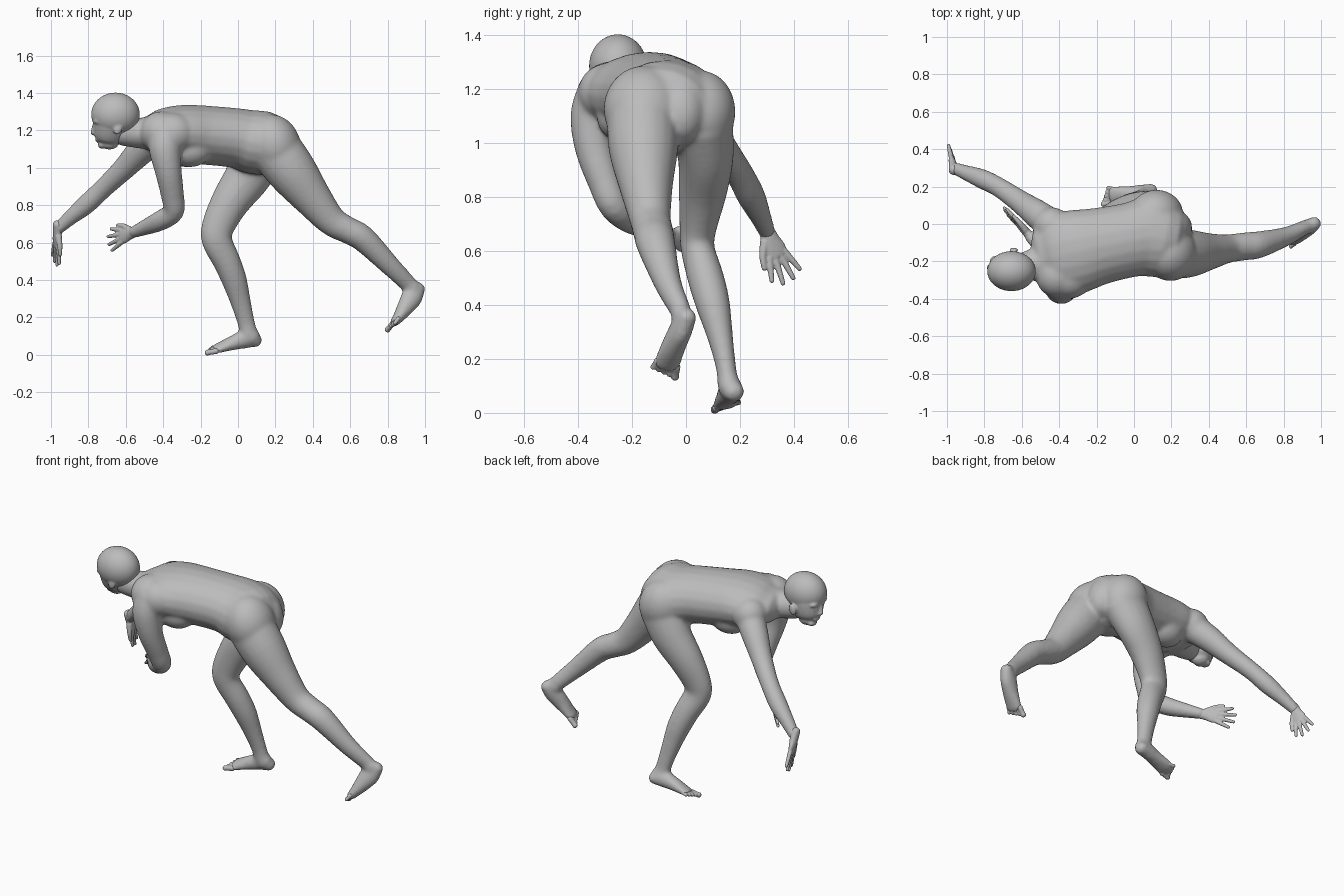
import bpy, bmesh, math
from mathutils import Vector, Matrix

cube = bpy.data.objects.get("Cube")
if cube:
    bpy.data.objects.remove(cube, do_unlink=True)

clay = bpy.data.materials.new("clay grey")
clay.use_nodes = True
clay.diffuse_color = (0.5, 0.5, 0.5, 1)
clay.node_tree.nodes["Principled BSDF"].inputs["Base Color"].default_value = (0.5, 0.5, 0.5, 1)

SIDES = 20


def spline(keys, steps=4):
    """Catmull-Rom interpolation of position and radii together."""
    keys = [Vector(k if len(k) == 5 else (*k, k[3])) for k in keys]
    ext = [2 * keys[0] - keys[1]] + keys + [2 * keys[-1] - keys[-2]]
    out = []
    for a, b, c, d in zip(ext, ext[1:], ext[2:], ext[3:]):
        for s in range(steps):
            t = s / steps
            out.append(b + (c - a) * (t / 2) + (2 * a - 5 * b + 4 * c - d) * (t * t / 2)
                       + (3 * b - a - 3 * c + d) * (t ** 3 / 2))
    return out + [keys[-1]]


def tube(bm, keys, ref=(0, 1, 0)):
    """Round-ended limb; each key is x, y, z, radius along ref, other radius."""
    pts = spline(keys)
    rings = []
    for i, p in enumerate(pts):
        t = (pts[min(i + 1, len(pts) - 1)] - pts[max(i - 1, 0)])[:3]
        rings.append((Vector(p[:3]), Vector(t).normalized(), p[3], p[4]))

    def dome(ring, sign):
        c, t, a, b = ring
        h = min(a, b) * 0.8 * sign
        return [(c + t * h * math.sin(q), t, a * math.cos(q), b * math.cos(q))
                for q in (0.5, 1.0, 1.4)]

    rings = dome(rings[0], -1)[::-1] + rings + dome(rings[-1], 1)
    loops = []
    for c, t, a, b in rings:
        u = Vector(ref)
        u = (u - t * u.dot(t)).normalized()
        v = t.cross(u)
        loops.append([bm.verts.new(c + u * a * math.cos(q) + v * b * math.sin(q))
                      for q in (math.tau * k / SIDES for k in range(SIDES))])
    for lo, hi in zip(loops, loops[1:]):
        for k in range(SIDES):
            n = (k + 1) % SIDES
            bm.faces.new((lo[k], lo[n], hi[n], hi[k]))
    bm.faces.new(loops[0][::-1])
    bm.faces.new(loops[-1])


def ball(bm, centre, radii, tilt=0):
    m = Matrix.Translation(centre) @ Matrix.Rotation(tilt, 4, 'Y') @ Matrix.Diagonal((*radii, 1))
    bmesh.ops.create_icosphere(bm, subdivisions=4, radius=1, matrix=m)


def skin(name, bm, voxel, smooth):
    """Fuse the overlapping volumes into one continuous surface."""
    bmesh.ops.recalc_face_normals(bm, faces=bm.faces)
    mesh = bpy.data.meshes.new(name)
    bm.to_mesh(mesh)
    bm.free()
    mesh.materials.append(clay)
    ob = bpy.data.objects.new(name, mesh)
    bpy.context.collection.objects.link(ob)
    fuse = ob.modifiers.new("fuse", 'REMESH')
    fuse.mode = 'VOXEL'
    fuse.voxel_size = voxel
    fuse.use_smooth_shade = True
    soft = ob.modifiers.new("soften", 'SMOOTH')
    soft.factor = 0.5
    soft.iterations = smooth
    bpy.ops.object.select_all(action='DESELECT')
    ob.select_set(True)
    bpy.context.view_layer.objects.active = ob
    for mod in ("fuse", "soften"):
        bpy.ops.object.modifier_apply(modifier=mod)
    bpy.ops.object.shade_smooth()


# Torso, neck and limbs
body = bmesh.new()
tube(body, [(-.46, -.185, 1.185, .195, .1), (-.4, -.17, 1.19, .22, .13),
            (-.3, -.145, 1.185, .224, .152), (-.18, -.117, 1.175, .206, .158),
            (-.02, -.085, 1.16, .2, .16), (.07, -.07, 1.14, .213, .17),
            (.15, -.085, 1.13, .205, .172)])
ball(body, (.195, -.155, 1.125), (.138, .15, .165), -.4)    # buttocks
ball(body, (.12, .055, 1.115), (.14, .128, .155), -.4)
ball(body, (.2, -.02, 1.13), (.105, .1, .14), -.4)
for x, y in ((-.26, -.235), (-.27, -.05)):                  # breasts
    ball(body, (x, y, 1.095), (.12, .095, .092))
ball(body, (-.41, -.275, 1.19), (.115, .12, .112))          # shoulders
ball(body, (-.35, -.29, 1.185), (.125, .11, .11))
ball(body, (-.44, -.01, 1.175), (.1, .1, .1))
tube(body, [(-.4, -.19, 1.2, .14, .105), (-.5, -.21, 1.185, .095, .085),
            (-.62, -.235, 1.195, .072, .077)])              # neck
tube(body, [(.17, -.16, 1.14, .132, .14), (.285, -.158, .985, .13, .134),
            (.4, -.147, .835, .099, .104), (.5, -.132, .717, .077, .081),
            (.59, -.12, .665, .075, .072), (.67, -.11, .62, .072, .07),
            (.81, -.067, .48, .051, .055), (.91, -.02, .38, .039, .046)])   # trailing leg
tube(body, [(.12, .055, 1.08, .12, .14), (.05, .073, .95, .104, .124),
            (-.04, .062, .82, .09, .104), (-.105, .045, .69, .07, .089),
            (-.112, .043, .61, .063, .082), (-.06, .073, .5, .068, .074),
            (-.02, .1, .4, .064, .068), (.015, .127, .28, .048, .055),
            (.044, .148, .17, .038, .047), (.06, .157, .1, .04, .05)])      # planted leg
tube(body, [(-.385, -.31, 1.19, .092), (-.39, -.342, 1.1, .087), (-.372, -.34, .98, .072),
            (-.35, -.3, .85, .062), (-.345, -.265, .765, .057), (-.42, -.2, .715, .054),
            (-.5, -.12, .68, .042), (-.56, -.06, .655, .032)])              # near arm
tube(body, [(-.42, -.02, 1.18, .087), (-.52, .055, 1.09, .077), (-.61, .12, .995, .062),
            (-.72, .195, .89, .053), (-.81, .24, .805, .053), (-.9, .275, .73, .041),
            (-.965, .3, .67, .032)])                                        # far arm

# Heels and insteps flow into the legs
TRAIL_SIDE, PLANT_SIDE = Vector((-.2, 1, -.1)), Vector((-.1, 1, .25))
tube(body, [(.968, .005, .358, .036, .037), (.932, -.018, .31, .042, .058),
            (.893, -.045, .25, .046, .046), (.858, -.064, .2, .051, .031),
            (.838, -.072, .175, .051, .025)], TRAIL_SIDE)
tube(body, [(.1, .178, .076, .04, .035), (.04, .167, .083, .043, .05),
            (-.03, .157, .063, .047, .039), (-.095, .151, .04, .054, .026),
            (-.12, .148, .032, .053, .022)], PLANT_SIDE)
ball(body, (.925, -.015, .36), (.05, .04, .048))            # ankles
ball(body, (.065, .16, .1), (.053, .043, .05))
skin("body", body, .009, 18)


def toes(name, root, side, along, big):
    """Ball of the foot and five toes, the big one on the given side."""
    bm = bmesh.new()
    w, d = side.normalized(), Vector(along).normalized()
    root = Vector(root)
    tube(bm, [(*(root - d * .03), .046, .018), (*(root + d * .012), .047, .014)], w)
    for i in range(5):
        base = root + w * big * (.037 - i * .019) - d * i * .005
        r = .016 if i == 0 else .0115
        tip = base + d * (.05 - i * .004) - w * big * (i - 1) * .003
        tube(bm, [(*base, r), (*base.lerp(tip, .6), r * .9), (*tip, r)], w)
    skin(name, bm, .0045, 3)


toes("trailing_toes", (.838, -.072, .175), TRAIL_SIDE, (-.6, -.15, -.72), 1)
toes("planted_toes", (-.12, .148, .029), PLANT_SIDE, (-1, -.06, -.16), -1)

# Head with nose, brow, lips, eyes and ears, its crown leaning outward
head = bmesh.new()


def mid_y(z):
    return -.235 - (z - 1.2) * .2


ball(head, (-.655, mid_y(1.285), 1.285), (.13, .107, .117))     # cranium
tube(head, [(x, mid_y(z), z, a, b) for x, z, a, b in (
    (-.69, 1.135, .046, .054), (-.688, 1.155, .066, .077), (-.684, 1.19, .082, .09),
    (-.676, 1.24, .094, .1), (-.67, 1.28, .09, .1))])           # face and jaw
tube(head, [(x, mid_y(z), z, r) for x, z, r in (
    (-.762, 1.24, .013), (-.771, 1.205, .014), (-.776, 1.186, .014))])   # nose
ball(head, (-.725, mid_y(1.122), 1.122), (.024, .034, .02))     # chin
ball(head, (-.75, mid_y(1.15), 1.15), (.014, .03, .013))        # lips
for s in (-1, 1):
    ball(head, (-.747, mid_y(1.248) + s * .038, 1.248), (.026, .036, .018))     # brow
    ball(head, (-.75, mid_y(1.222) + s * .036, 1.222), (.014, .02, .013))       # eye
    ball(head, (-.77, mid_y(1.187) + s * .011, 1.187), (.011, .01, .009))       # nostril
    ball(head, (-.642, mid_y(1.21) + s * .097, 1.21), (.023, .013, .035), .25)  # ear
skin("head", head, .006, 6)


def hand(name, wrist, along, across, thumb):
    """Palm, four spread fingers and a thumb on the given side."""
    p, d = Vector(wrist), Vector(along).normalized()
    w = Vector(across)
    w = (w - d * w.dot(d)).normalized()
    bm = bmesh.new()
    tube(bm, [(*(p - d * .03), .028, .027), (*(p + d * .025), .034, .023),
              (*(p + d * .065), .044, .019), (*(p + d * .095), .042, .015)], w)
    for k, length in zip((-1.5, -.5, .5, 1.5), (.088, .11, .108, .09)):
        k *= -thumb
        base = p + d * .09 + w * k * .021
        tip = base + (d + w * k * .22).normalized() * length
        tube(bm, [(*base, .013), (*base.lerp(tip, .5), .0115), (*tip, .009)], w)
    base = p + d * .03 + w * thumb * .022
    mid = base + d * .045 + w * thumb * .03
    tip = mid + d * .045 + w * thumb * .014
    tube(bm, [(*base, .019), (*mid, .014), (*tip, .01)], d.cross(w))
    skin(name, bm, .0045, 2)


hand("near_hand", (-.56, -.06, .655), (-.66, .7, -.22), (0, .2, 1), 1)
hand("far_hand", (-.965, .3, .67), (-.05, .4, -.92), (-.35, 1, .4), -1)
